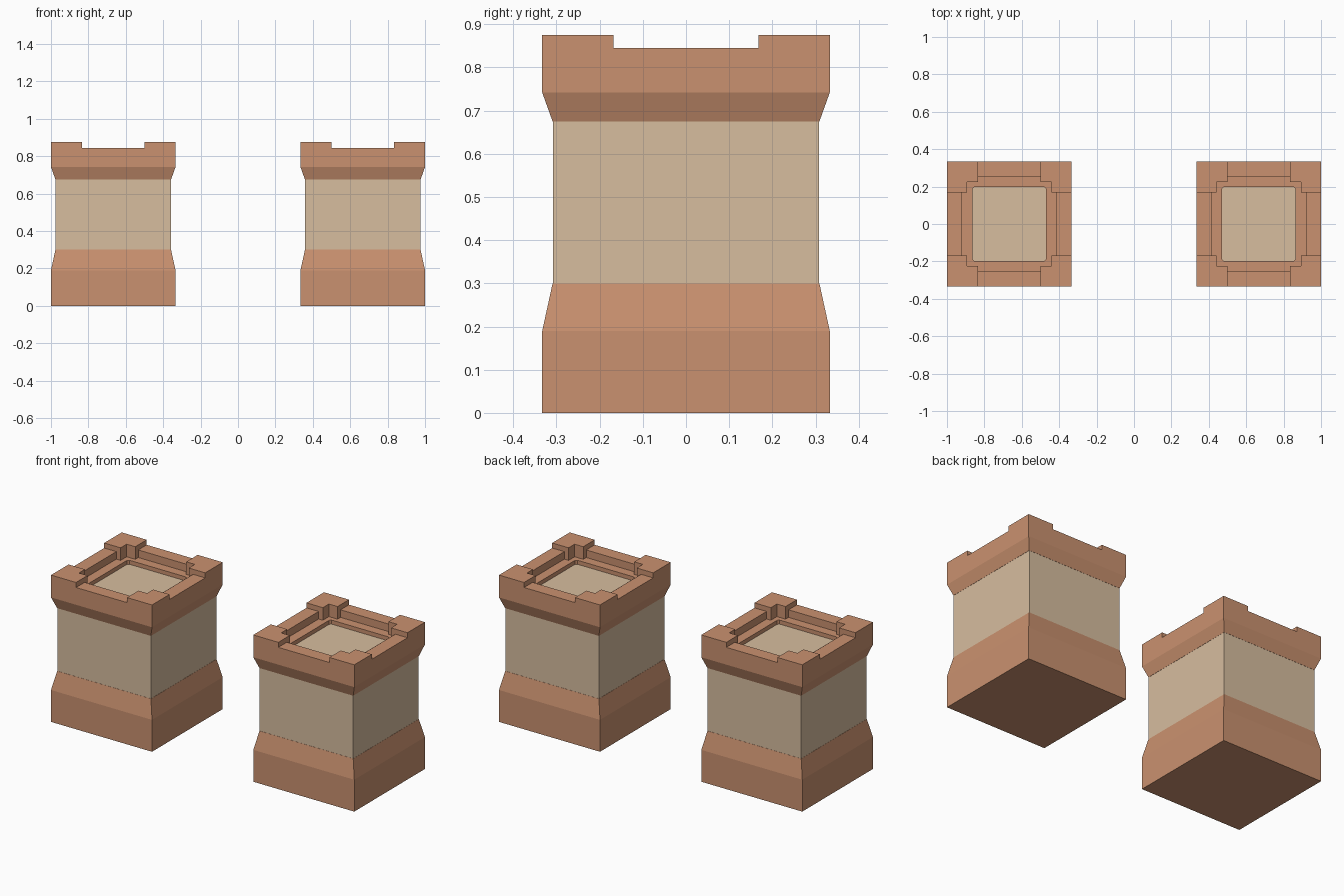
import bpy
import bmesh

cube = bpy.data.objects.get("Cube")
if cube:
    bpy.data.objects.remove(cube, do_unlink=True)


def make_material(name, rgb):
    mat = bpy.data.materials.new(name)
    mat.use_nodes = True
    color = (*rgb, 1.0)
    mat.diffuse_color = color
    bsdf = mat.node_tree.nodes["Principled BSDF"]
    bsdf.inputs["Base Color"].default_value = color
    bsdf.inputs["Roughness"].default_value = 0.9
    return mat


terracotta = make_material("terracotta", (0.59, 0.285, 0.16))
sandstone = make_material("sandstone", (0.68, 0.51, 0.345))


def link_mesh(name, bm, mat):
    bmesh.ops.recalc_face_normals(bm, faces=bm.faces)
    mesh = bpy.data.meshes.new(name)
    bm.to_mesh(mesh)
    bm.free()
    mesh.materials.append(mat)
    obj = bpy.data.objects.new(name, mesh)
    bpy.context.collection.objects.link(obj)
    return obj


def square_stack(name, profile, mat):
    """Closed solid lofted through square sections given as (half width, z)."""
    bm = bmesh.new()
    rings = []
    for h, z in profile:
        corners = ((-h, -h), (h, -h), (h, h), (-h, h))
        rings.append([bm.verts.new((x, y, z)) for x, y in corners])
    for low, high in zip(rings, rings[1:]):
        for i in range(4):
            j = (i + 1) % 4
            bm.faces.new((low[i], low[j], high[j], high[i]))
    bm.faces.new(rings[0][::-1])
    bm.faces.new(rings[-1])
    return link_mesh(name, bm, mat)


def block(name, hx, hy, z0, z1, mat, chamfer=0.0):
    """Box with half widths hx, hy and optionally chamfered upright edges."""
    bm = bmesh.new()
    bmesh.ops.create_cube(bm, size=1.0)
    for v in bm.verts:
        v.co = (v.co.x * 2 * hx, v.co.y * 2 * hy, z1 if v.co.z > 0 else z0)
    if chamfer:
        upright = [e for e in bm.edges
                   if abs(e.verts[0].co.z - e.verts[1].co.z) > 0.001]
        bmesh.ops.bevel(bm, geom=upright, offset=chamfer, segments=1,
                        affect='EDGES')
    return link_mesh(name, bm, mat)


def carve(target, cutter):
    """Subtract the cutter from the target and discard the cutter."""
    mod = target.modifiers.new("carve", 'BOOLEAN')
    mod.operation = 'DIFFERENCE'
    mod.solver = 'EXACT'
    mod.object = cutter
    graph = bpy.context.evaluated_depsgraph_get()
    graph.update()
    carved = bpy.data.meshes.new_from_object(target.evaluated_get(graph))
    target.modifiers.clear()
    target.data = carved
    bpy.data.objects.remove(cutter, do_unlink=True)


# Flared base, plain shaft and flared cap
base = square_stack("tower_base", [(0.333, 0), (0.333, 0.19), (0.309, 0.30)],
                    terracotta)
shaft = square_stack("tower_shaft", [(0.308, 0.29), (0.308, 0.69)], sandstone)
cap = square_stack("tower_cap", [(0.309, 0.675), (0.333, 0.742),
                                 (0.333, 0.875)], terracotta)

# Low wall openings between the corner merlons
OPEN, WALL, LEDGE, WELL, TOP = 0.168, 0.253, 0.225, 0.197, 1.0
for hx, hy in ((OPEN, 0.5), (0.5, OPEN)):
    carve(cap, block("cutter", hx, hy, 0.845, TOP, terracotta))

# Stepped recess behind the walls, leaving angled corner merlons
for hx, hy in ((WALL, OPEN), (OPEN, WALL), (LEDGE, LEDGE)):
    carve(cap, block("cutter", hx, hy, 0.80, TOP, terracotta))

# Sunken roof with its sandstone floor
carve(cap, block("cutter", WELL, WELL, 0.77, TOP, terracotta, 0.01))
floor = block("roof_floor", WELL, WELL, 0.768, 0.776, sandstone, 0.01)

# One tower on each side
for part in (base, shaft, cap, floor):
    twin = part.copy()
    twin.data = part.data.copy()
    bpy.context.collection.objects.link(twin)
    name = part.name
    part.name, twin.name = "left_" + name, "right_" + name
    part.location.x, twin.location.x = 0.667, -0.667
